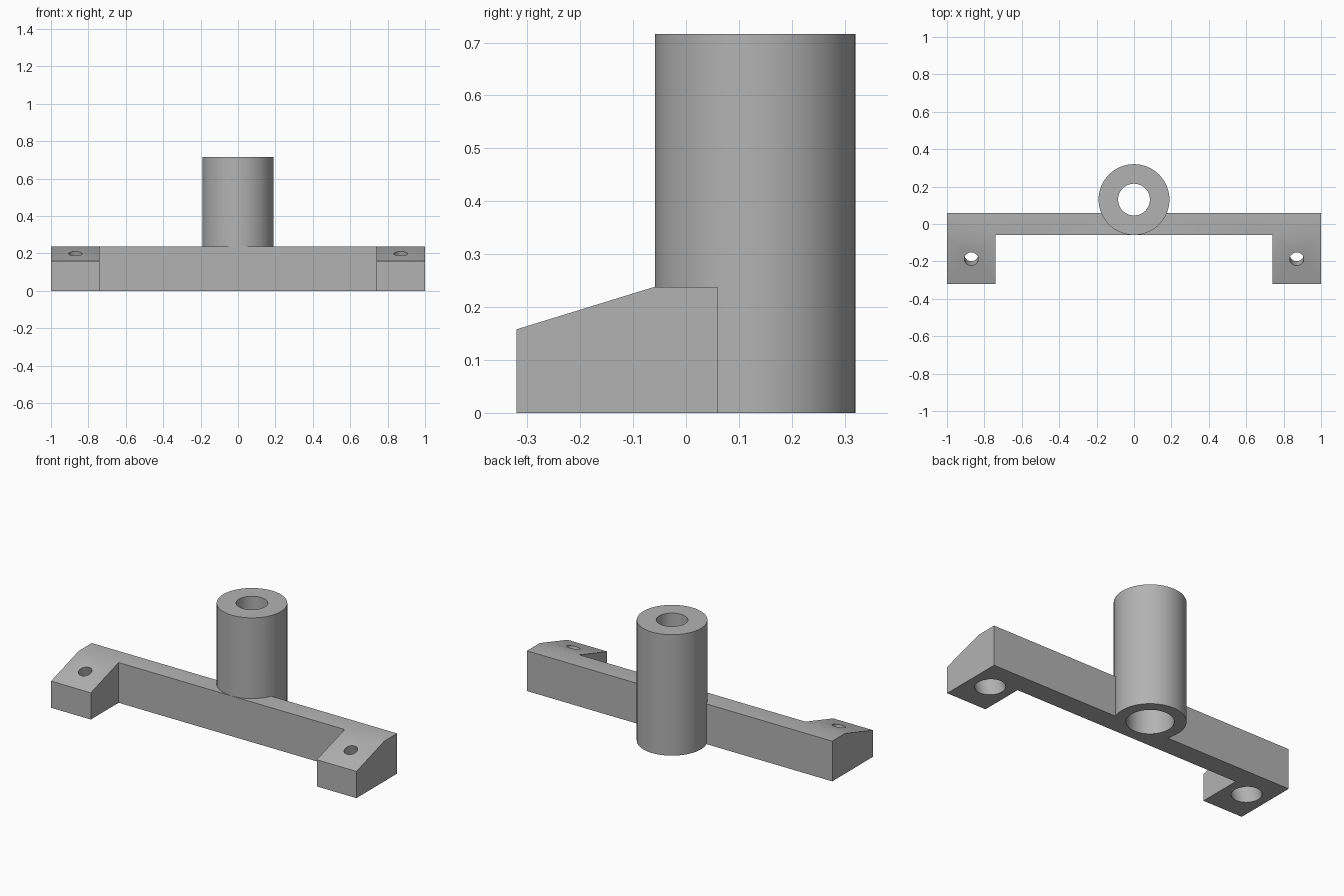
import bpy, bmesh, math
from mathutils import Vector, Matrix

if "Cube" in bpy.data.objects:
    bpy.data.objects.remove(bpy.data.objects["Cube"])

grey = bpy.data.materials.new("plain grey")
grey.diffuse_color = (0.45, 0.45, 0.45, 1)
grey.use_nodes = True
grey.node_tree.nodes["Principled BSDF"].inputs["Base Color"].default_value = grey.diffuse_color


def make_object(name, bm):
    bmesh.ops.recalc_face_normals(bm, faces=bm.faces)
    mesh = bpy.data.meshes.new(name)
    bm.to_mesh(mesh)
    bm.free()
    mesh.materials.append(grey)
    ob = bpy.data.objects.new(name, mesh)
    bpy.context.collection.objects.link(ob)
    return ob


def prism(name, points, direction):
    """Extrude a flat outline along a direction."""
    bm = bmesh.new()
    face = bm.faces.new([bm.verts.new(p) for p in points])
    new = bmesh.ops.extrude_face_region(bm, geom=[face])["geom"]
    bmesh.ops.translate(bm, vec=direction,
                        verts=[v for v in new if isinstance(v, bmesh.types.BMVert)])
    return make_object(name, bm)


def lathe(name, profile, origin, axis=(0, 0, 1), segments=64):
    """Closed stepped cylinder from (radius, height) points along an axis."""
    turn = Vector((0, 0, 1)).rotation_difference(Vector(axis)).to_matrix().to_4x4()
    matrix = Matrix.Translation(origin) @ turn
    bm = bmesh.new()
    rings = []
    for r, h in profile:
        angles = [2 * math.pi * i / segments for i in range(segments)]
        rings.append([bm.verts.new(matrix @ Vector((r * math.cos(a), r * math.sin(a), h)))
                      for a in angles])
    for low, high in zip(rings, rings[1:]):
        for i in range(segments):
            j = (i + 1) % segments
            bm.faces.new((low[i], low[j], high[j], high[i]))
    bm.faces.new(rings[0])
    bm.faces.new(rings[-1])
    return make_object(name, bm)


def combine(target, other, operation):
    mod = target.modifiers.new(operation.lower(), "BOOLEAN")
    mod.operation = operation
    mod.solver = "EXACT"
    mod.object = other
    bpy.context.view_layer.objects.active = target
    bpy.ops.object.modifier_apply(modifier=mod.name)
    bpy.data.objects.remove(other)


TOP, FRONT, BAR, TAB = 0.238, -0.32, 0.06, 0.74
SLOPE = (TOP - 0.158) / (-BAR - FRONT)

# Crossbar with a forward tab at each end
half = [(1, BAR), (1, FRONT), (TAB, FRONT), (TAB, -BAR)]
plan = half + [(-x, y) for x, y in reversed(half)]
bracket = prism("mounting_bracket", [(x, y, 0) for x, y in plan], (0, 0, TOP))

# Sloping tab tops
wedge = prism("slope_cutter", [(-1.2, -BAR, TOP), (-1.2, -0.5, TOP - (0.5 - BAR) * SLOPE),
                               (-1.2, -0.5, 0.5), (-1.2, -BAR, 0.5)], (2.4, 0, 0))
combine(bracket, wedge, "DIFFERENCE")

# Upright post with a stepped bore, wider from below
POST = (0, 0.1305, 0)
combine(bracket, lathe("post", [(0.1895, 0), (0.1895, 0.716)], POST), "UNION")
bore = lathe("bore_cutter", [(0.125, -0.1), (0.125, 0.56), (0.085, 0.56), (0.085, 0.9)], POST)
combine(bracket, bore, "DIFFERENCE")

# Screw holes square to the slopes, with wide recesses underneath
for side in (-1, 1):
    hole = lathe("screw_hole_cutter",
                 [(0.079, -0.4), (0.079, -0.08), (0.037, -0.08), (0.037, 0.1)],
                 (side * 0.87, -0.187, 0.158 + SLOPE * (-0.187 - FRONT)),
                 Vector((0, -SLOPE, 1)).normalized(), 48)
    combine(bracket, hole, "DIFFERENCE")

# Smooth curved walls, crisp edges
bpy.ops.object.select_all(action="DESELECT")
bracket.select_set(True)
bpy.context.view_layer.objects.active = bracket
bpy.ops.object.shade_smooth_by_angle(angle=math.radians(25))
